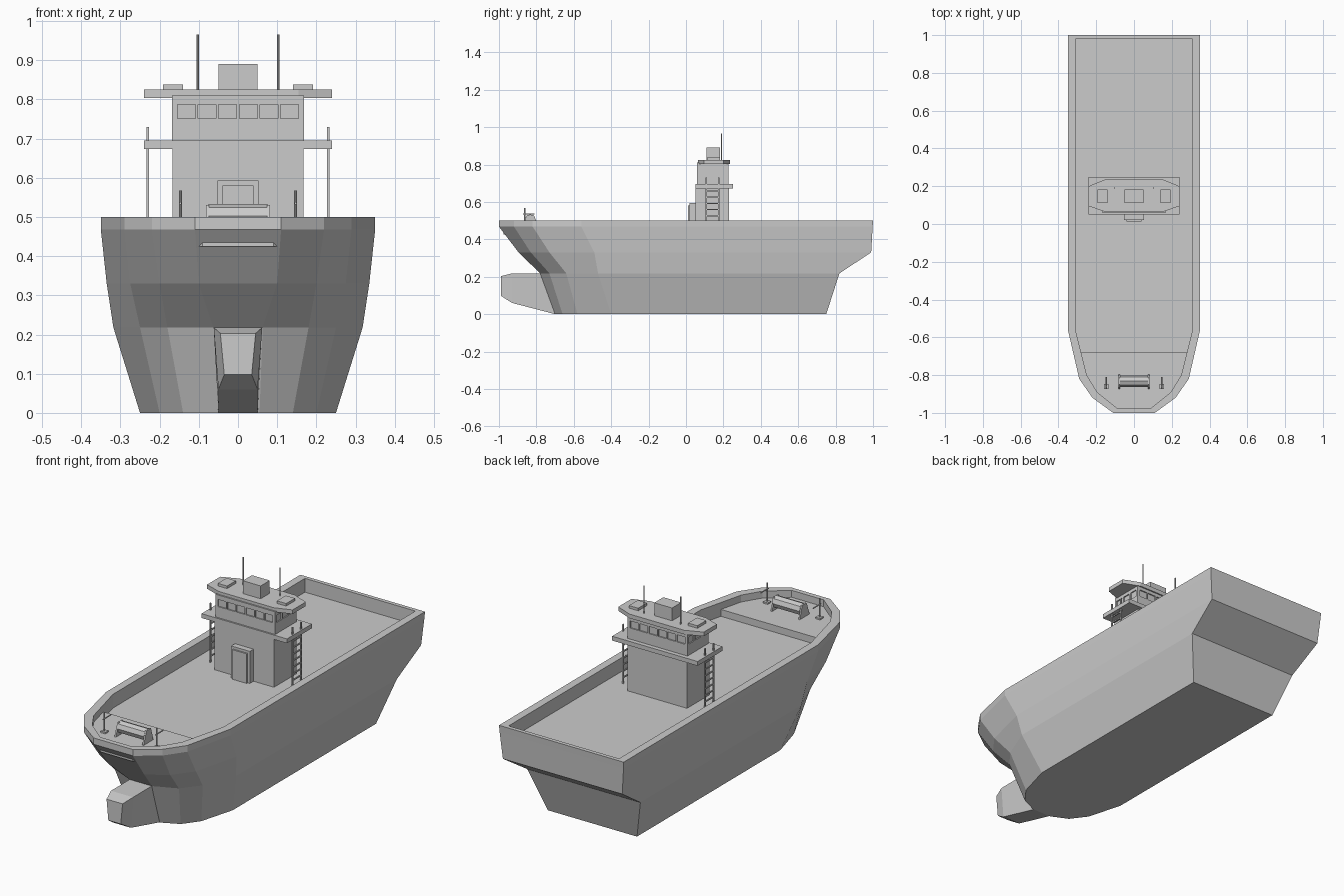
import bpy, bmesh
from mathutils import Matrix, Vector

if "Cube" in bpy.data.objects:
    bpy.data.objects.remove(bpy.data.objects["Cube"])


def finish(name, bm):
    bmesh.ops.recalc_face_normals(bm, faces=bm.faces[:])
    mesh = bpy.data.meshes.new(name)
    bm.to_mesh(mesh)
    bm.free()
    ob = bpy.data.objects.new(name, mesh)
    bpy.context.collection.objects.link(ob)
    return ob


def loft(name, rings):
    """Skin closed rings of equal length and cap both ends."""
    bm = bmesh.new()
    vs = [[bm.verts.new(p) for p in r] for r in rings]
    n = len(rings[0])
    for a, b in zip(vs, vs[1:]):
        for i in range(n):
            j = (i + 1) % n
            bm.faces.new((a[i], a[j], b[j], b[i]))
    bm.faces.new(vs[0])
    bm.faces.new(vs[-1])
    return finish(name, bm)


def boxes(name, bounds):
    """One object from (x0, x1, y0, y1, z0, z1) boxes."""
    bm = bmesh.new()
    for x0, x1, y0, y1, z0, z1 in bounds:
        m = Matrix.Translation(((x0 + x1) / 2, (y0 + y1) / 2, (z0 + z1) / 2))
        m = m @ Matrix.Diagonal((x1 - x0, y1 - y0, z1 - z0, 1))
        bmesh.ops.create_cube(bm, size=1, matrix=m)
    return finish(name, bm)


def rod(name, a, b, r, sides=8):
    a, b = Vector(a), Vector(b)
    d = b - a
    bm = bmesh.new()
    m = Matrix.Translation((a + b) / 2) @ d.to_track_quat('Z', 'Y').to_matrix().to_4x4()
    bmesh.ops.create_cone(bm, cap_ends=True, segments=sides, radius1=r, radius2=r,
                          depth=d.length, matrix=m)
    return finish(name, bm)


def ring(half, z):
    """Mirror a half outline (stern to bow) into a full ring."""
    return [(x, y, z) for x, y in half] + [(-x, y, z) for x, y in reversed(half)]


DECK, FORE = 0.43, 0.465

# Hull with hollow bulwark
top = [(0.35, 1.0), (0.35, -0.56), (0.29, -0.82), (0.22, -0.92), (0.11, -1.0)]
inner = [(0.31, 0.98), (0.31, -0.56), (0.25, -0.80), (0.195, -0.89), (0.09, -0.975)]
loft("hull", [
    ring([(0.25, 0.75), (0.25, -0.40), (0.20, -0.58), (0.14, -0.66), (0.055, -0.70)], 0),
    ring([(0.318, 0.82), (0.318, -0.47), (0.25, -0.64), (0.18, -0.73), (0.063, -0.78)], 0.218),
    ring([(0.335, 0.99), (0.335, -0.49), (0.275, -0.73), (0.20, -0.83), (0.10, -0.895)], 0.33),
    ring([(0.348, 0.998)] + top[1:], 0.468),
    ring(top, 0.5), ring(inner, 0.5), ring(inner, DECK)])

# Raised foredeck
fore = [(0.28, -0.68)] + inner[2:]
loft("foredeck", [ring(fore, DECK - 0.005), ring(fore, FORE)])

# Bulbous bow
loft("bow_bulb", [[(-b, y, z0), (b, y, z0), (t, y, z1), (-t, y, z1)] for y, z0, z1, b, t in (
    (-0.99, 0.098, 0.203, 0.035, 0.045),
    (-0.93, 0.06, 0.218, 0.05, 0.062),
    (-0.70, 0.0, 0.218, 0.05, 0.062),
    (-0.60, 0.0, 0.217, 0.05, 0.062))])

# Deckhouse and entrance
boxes("deckhouse", [(-0.167, 0.167, 0.05, 0.23, DECK - 0.005, 0.68)])
boxes("entrance", [(-0.052, 0.052, 0.02, 0.055, DECK - 0.005, 0.593)])
boxes("entrance_door", [(-0.04, 0.04, 0.012, 0.022, DECK, 0.58)])
boxes("bridge_platform", [(-0.24, 0.24, 0.05, 0.25, 0.673, 0.695)])

# Wheelhouse with recessed windows
house = boxes("wheelhouse", [(-0.168, 0.168, 0.058, 0.228, 0.69, 0.81)])
cuts = []
for i in range(6):
    x = (i - 2.5) * 0.0525
    for y in (0.058, 0.228):
        cuts.append((x - 0.023, x + 0.023, y - 0.006, y + 0.006, 0.751, 0.787))
for s in (-0.168, 0.168):
    for y in (0.09, 0.143, 0.196):
        cuts.append((s - 0.006, s + 0.006, y - 0.021, y + 0.021, 0.751, 0.787))
cutter = boxes("window_cutter", cuts)
cutter.hide_render = True
cutter.hide_viewport = True
mod = house.modifiers.new("windows", 'BOOLEAN')
mod.operation = 'DIFFERENCE'
mod.object = cutter

# Roof and roof equipment
roof = [(0.155, 0.235), (0.24, 0.20), (0.24, 0.095), (0.155, 0.065)]
loft("bridge_roof", [ring(roof, 0.804), ring(roof, 0.825)])
boxes("roof_funnel", [(-0.05, 0.05, 0.11, 0.183, 0.82, 0.89)])
for side, s in (("left", -1), ("right", 1)):
    a, b = sorted((s * 0.14, s * 0.192))
    boxes("roof_vent_" + side, [(a, b, 0.112, 0.183, 0.82, 0.838)])
    rod("antenna_" + side, (s * 0.103, 0.19, 0.82), (s * 0.103, 0.19, 0.965), 0.003)

    # Ladders up to the platform
    x0, x1 = s * 0.23 - 0.003, s * 0.23 + 0.003
    parts = [(x0, x1, y - 0.004, y + 0.004, DECK, 0.73) for y in (0.107, 0.175)]
    parts += [(x0, x1, 0.107, 0.175, z - 0.003, z + 0.003)
              for z in [DECK + 0.03 + 0.033 * i for i in range(8)]]
    boxes("ladder_" + side, parts)

    # Foredeck posts with base plate and arm
    x = s * 0.147
    boxes("post_base_" + side, [(x - 0.013, x + 0.013, -0.873, -0.847, FORE - 0.002, FORE + 0.008)])
    rod("post_" + side, (x, -0.862, FORE), (x, -0.862, 0.567), 0.004)
    rod("post_arm_" + side, (x, -0.872, 0.535), (x, -0.81, 0.535), 0.003)

# Anchor winch
rod("winch_drum", (-0.075, -0.832, 0.503), (0.075, -0.832, 0.503), 0.03)
for side, s in (("left", -1), ("right", 1)):
    x = s * 0.078
    prof = [(-0.875, FORE - 0.002), (-0.795, FORE - 0.002), (-0.815, 0.53), (-0.85, 0.53)]
    loft("winch_cheek_" + side, [[(x + d, y, z) for y, z in prof] for d in (-0.004, 0.004)])
